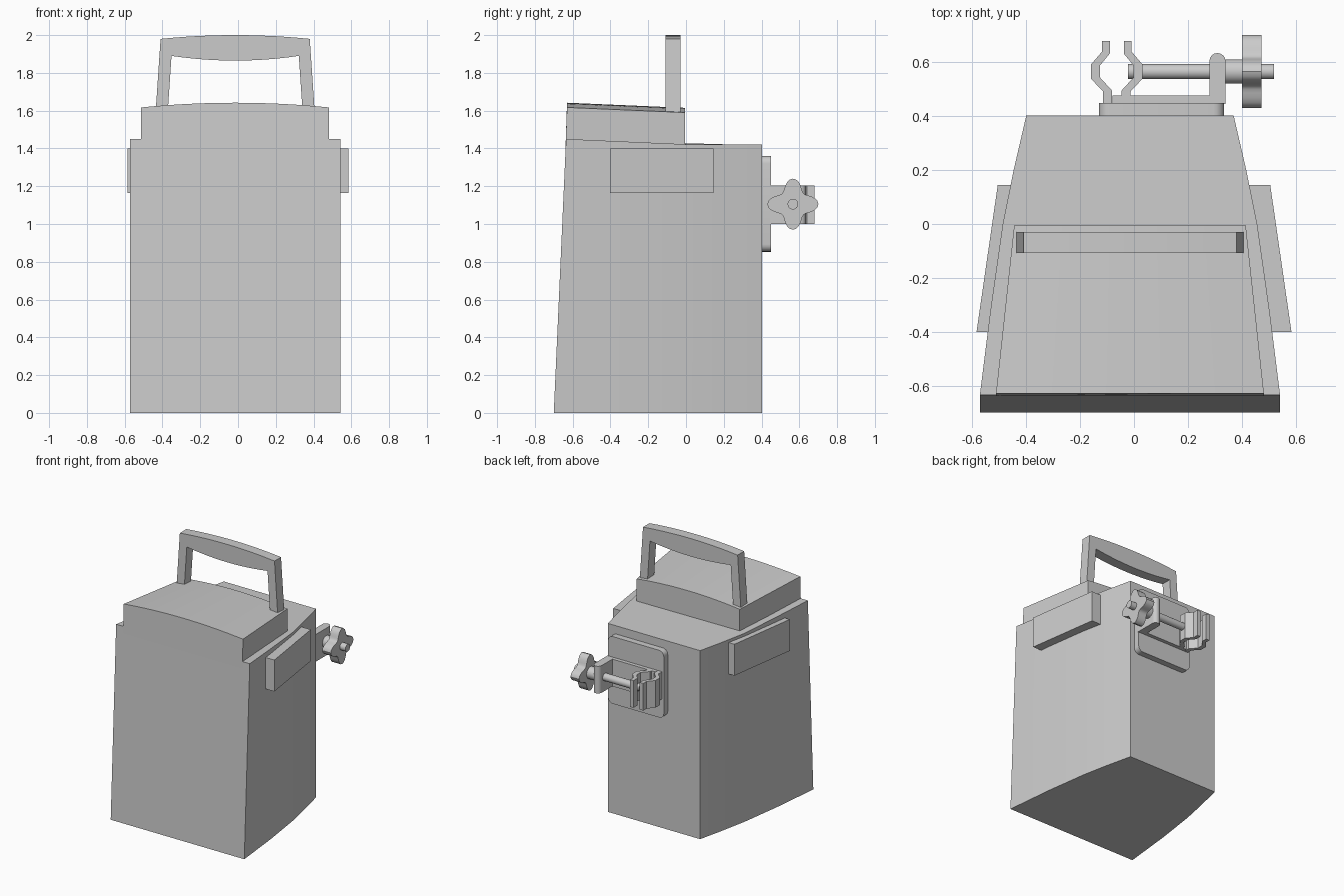
import bpy, bmesh, math

if "Cube" in bpy.data.objects:
    bpy.data.objects.remove(bpy.data.objects["Cube"])

CX = -0.015            # symmetry plane of the case
KY, KZ = 0.566, 1.105  # axis of the clamp screw


def loft(name, a, b, smooth=0):
    """Solid between two matching 3D loops."""
    bm = bmesh.new()
    va = [bm.verts.new(p) for p in a]
    vb = [bm.verts.new(p) for p in b]
    n = len(a)
    bm.faces.new(va)
    bm.faces.new(vb[::-1])
    for i in range(n):
        j = (i + 1) % n
        bm.faces.new((va[i], vb[i], vb[j], va[j]))
    bmesh.ops.recalc_face_normals(bm, faces=bm.faces)
    me = bpy.data.meshes.new(name)
    bm.to_mesh(me)
    bm.free()
    ob = bpy.data.objects.new(name, me)
    bpy.context.collection.objects.link(ob)
    if smooth:
        bpy.ops.object.select_all(action='DESELECT')
        ob.select_set(True)
        bpy.context.view_layer.objects.active = ob
        bpy.ops.object.shade_smooth_by_angle(angle=math.radians(smooth))
    return ob


def plan(name, pts, z0, z1, smooth=0):
    return loft(name, [(x, y, z0) for x, y in pts], [(x, y, z1) for x, y in pts], smooth)


def rod(name, x0, x1, r, n=24):
    ring = [(KY + r * math.cos(2 * math.pi * i / n), KZ + r * math.sin(2 * math.pi * i / n))
            for i in range(n)]
    return loft(name, [(x0, *p) for p in ring], [(x1, *p) for p in ring], 40)


# Case body: tapered towards the back, front leaning back
def body_loop(top):
    half = [(0.5575, -0.635 if top else -0.7), (0.518, -0.32), (0.4725, 0.0),
            (0.432, 0.2), (0.385, 0.403)]
    pts = [(CX + w, y) for w, y in half] + [(CX - w, y) for w, y in half[::-1]]
    return [(x, y, 1.422 + 0.028 * max(0, -y) / 0.635 if top else 0) for x, y in pts]


loft("case_body", body_loop(False), body_loop(True), 20)


# Lid: shallow arched top sloping down to the back
def lid_loop(y, w, drop):
    arc = [(CX + w * (1 - i / 8), 1.617 + 0.025 * (1 - (1 - i / 8) ** 2) - drop)
           for i in range(17)]
    low = [(CX - w, 1.40), (CX + w, 1.40)]
    return [(x, y + (0.008 if z > 1.5 and y < -0.3 else 0), z) for x, z in arc + low]


loft("lid", lid_loop(-0.638, 0.4975, 0), lid_loop(-0.005, 0.43, 0.027), 20)

# Carry handle: bowed grip with two splayed legs
N = 12
t = [i / N * 2 - 1 for i in range(N + 1)]
outer = [(CX + 0.395 * s, 1.98 + 0.02 * (1 - s * s)) for s in t]
inner = [(CX + 0.337 * s, 1.89 - 0.025 * (1 - s * s)) for s in t]
prof = ([(CX - 0.422, 1.58)] + outer + [(CX + 0.422, 1.58), (CX + 0.358, 1.58)]
        + inner[::-1] + [(CX - 0.358, 1.58)])
loft("carry_handle", [(x, -0.108, z) for x, z in prof], [(x, -0.03, z) for x, z in prof], 20)

# Side pads
for side, label in ((1, "right"), (-1, "left")):
    pad = [(0.585, -0.402), (0.506, 0.145), (0.41, 0.145), (0.49, -0.402)]
    plan(label + "_side_pad", [(side * x, y) for x, y in pad], 1.163, 1.40)

# Back mounting plate with rounded corners
plate = []
for cx, cz, a0 in ((0.295, 1.32, 0), (-0.09, 1.32, 90), (-0.09, 0.893, 180), (0.295, 0.893, 270)):
    for k in range(6):
        a = math.radians(a0 + 18 * k)
        plate.append((cx + 0.04 * math.cos(a), cz + 0.04 * math.sin(a)))
loft("mounting_plate", [(x, 0.395, z) for x, z in plate], [(x, 0.45, z) for x, z in plate], 40)

# Clamp bracket: L shape with a round-ended arm
end = [(0.31 + 0.03 * math.cos(math.pi * k / 8), 0.605 + 0.03 * math.sin(math.pi * k / 8))
       for k in range(9)]
plan("clamp_bracket", [(-0.08, 0.445), (0.34, 0.445)] + end + [(0.28, 0.478), (-0.08, 0.478)],
     1.0, 1.205, 30)

# Pair of mirrored clamp jaws
jaw = [(0.055, 0.68), (0.055, 0.64), (0.096, 0.592), (0.096, 0.54), (0.051, 0.492), (0.051, 0.448),
       (0.018, 0.448), (0.018, 0.496), (0.063, 0.545), (0.063, 0.588), (0.026, 0.633), (0.026, 0.68)]
for side, label in ((1, "inner"), (-1, "outer")):
    plan(label + "_clamp_jaw", [(-0.064 + side * x, y) for x, y in jaw], 1.0, 1.205)

# Clamp screw, collar and four-pointed knob
rod("clamp_screw", -0.022, 0.52, 0.028)
rod("screw_collar", 0.33, 0.41, 0.045)
star = []
for i in range(48):
    a = 2 * math.pi * i / 48
    c = abs(math.cos(2 * a))
    r = 0.08 + 0.055 * c ** 2.2
    star.append((KY + r * math.cos(a), KZ + r * math.sin(a)))
loft("clamp_knob", [(0.402, *p) for p in star], [(0.473, *p) for p in star], 30)
